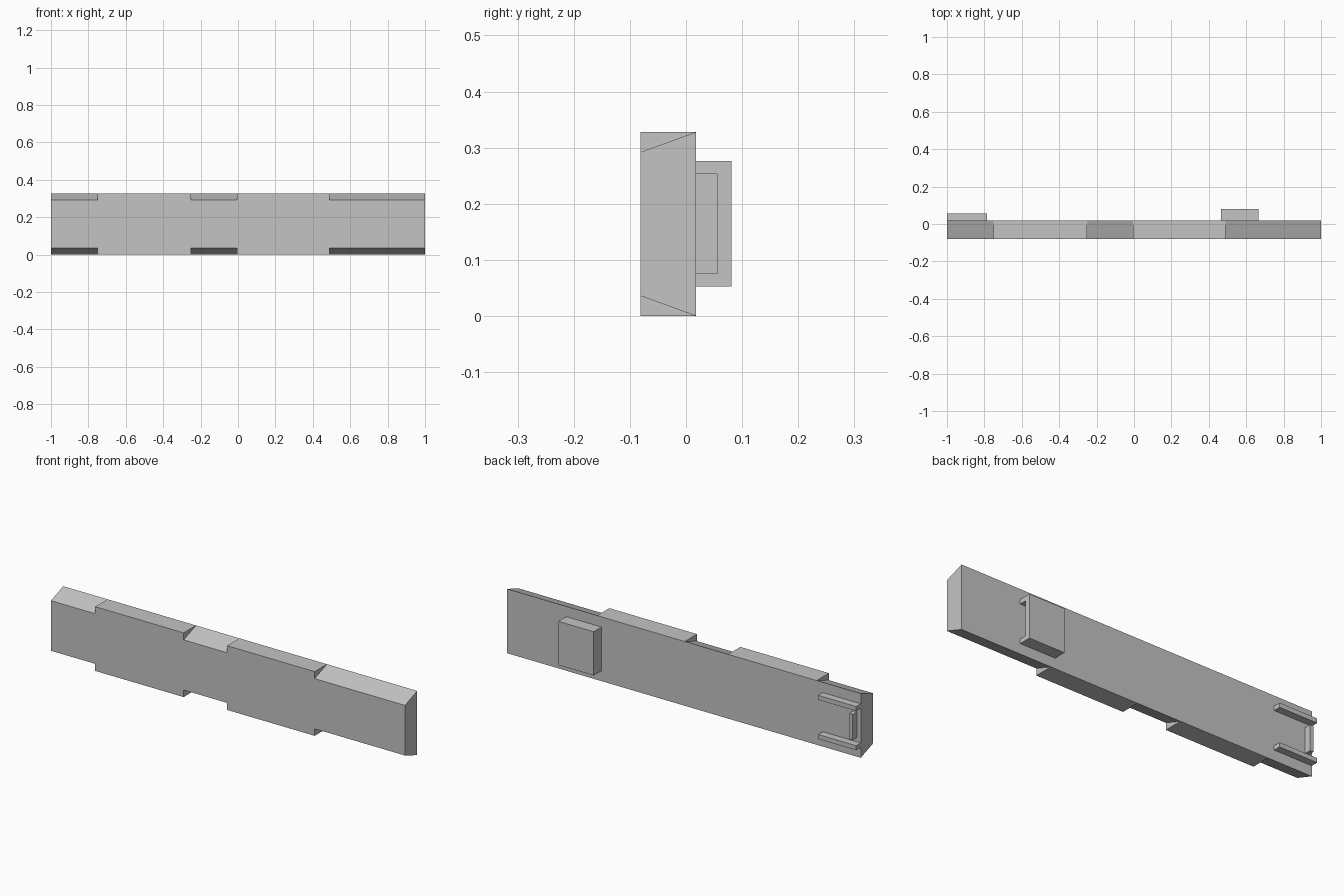
import bpy
import bmesh

cube = bpy.data.objects.get("Cube")
if cube:
    bpy.data.objects.remove(cube, do_unlink=True)

grey = bpy.data.materials.new("plain grey")
grey.use_nodes = True
grey.diffuse_color = (0.55, 0.55, 0.55, 1)
grey.node_tree.nodes["Principled BSDF"].inputs["Base Color"].default_value = grey.diffuse_color

FRONT, BACK, HEIGHT, BEVEL = -0.081, 0.018, 0.328, 0.036
RAIL_Y, PAD_Y = 0.055, 0.081
LOW, HIGH, WALL = 0.053, 0.276, 0.023


def extrude_x(name, profile, x0, x1):
    """Solid with a (y, z) profile running from x0 to x1."""
    bm = bmesh.new()
    face = bm.faces.new([bm.verts.new((x0, y, z)) for y, z in profile])
    out = bmesh.ops.extrude_face_region(bm, geom=[face], use_keep_orig=True)
    moved = [v for v in out["geom"] if isinstance(v, bmesh.types.BMVert)]
    bmesh.ops.translate(bm, verts=moved, vec=(x1 - x0, 0, 0))
    bmesh.ops.recalc_face_normals(bm, faces=bm.faces[:])
    mesh = bpy.data.meshes.new(name)
    bm.to_mesh(mesh)
    bm.free()
    mesh.materials.append(grey)
    obj = bpy.data.objects.new(name, mesh)
    bpy.context.collection.objects.link(obj)
    return obj


def box(name, x0, x1, y0, y1, z0, z1):
    return extrude_x(name, [(y0, z0), (y1, z0), (y1, z1), (y0, z1)], x0, x1)


# Long bar: alternating bevelled and full-height sections
full = [(FRONT, 0), (BACK, 0), (BACK, HEIGHT), (FRONT, HEIGHT)]
bevelled = [(FRONT, BEVEL), (BACK, 0), (BACK, HEIGHT), (FRONT, HEIGHT - BEVEL)]
stops = [-1, -0.75, -0.25, -0.005, 0.49, 1]
for i, (x0, x1) in enumerate(zip(stops, stops[1:])):
    kind = "full" if i % 2 else "bevelled"
    extrude_x(f"{kind}_section_{i + 1}", full if i % 2 else bevelled, x0, x1)

# Hollow socket on the back, open towards +x
PAD_X0, PAD_X1 = 0.465, 0.665
box("socket_cover", PAD_X0, PAD_X1, RAIL_Y, PAD_Y, LOW, HIGH)
box("socket_end_wall", PAD_X0, PAD_X0 + WALL, BACK, RAIL_Y, LOW + WALL, HIGH - WALL)

# Socket walls and matching end rails, one low and one high
for side, z in (("lower", LOW), ("upper", HIGH - WALL)):
    box(f"{side}_socket_wall", PAD_X0, PAD_X1, BACK, RAIL_Y, z, z + WALL)
    box(f"{side}_rail", -1, -0.785, BACK, RAIL_Y, z, z + WALL)

# Small upright stop between the rails
box("rail_stop", -0.98, -0.96, BACK, RAIL_Y, 0.1, 0.23)
